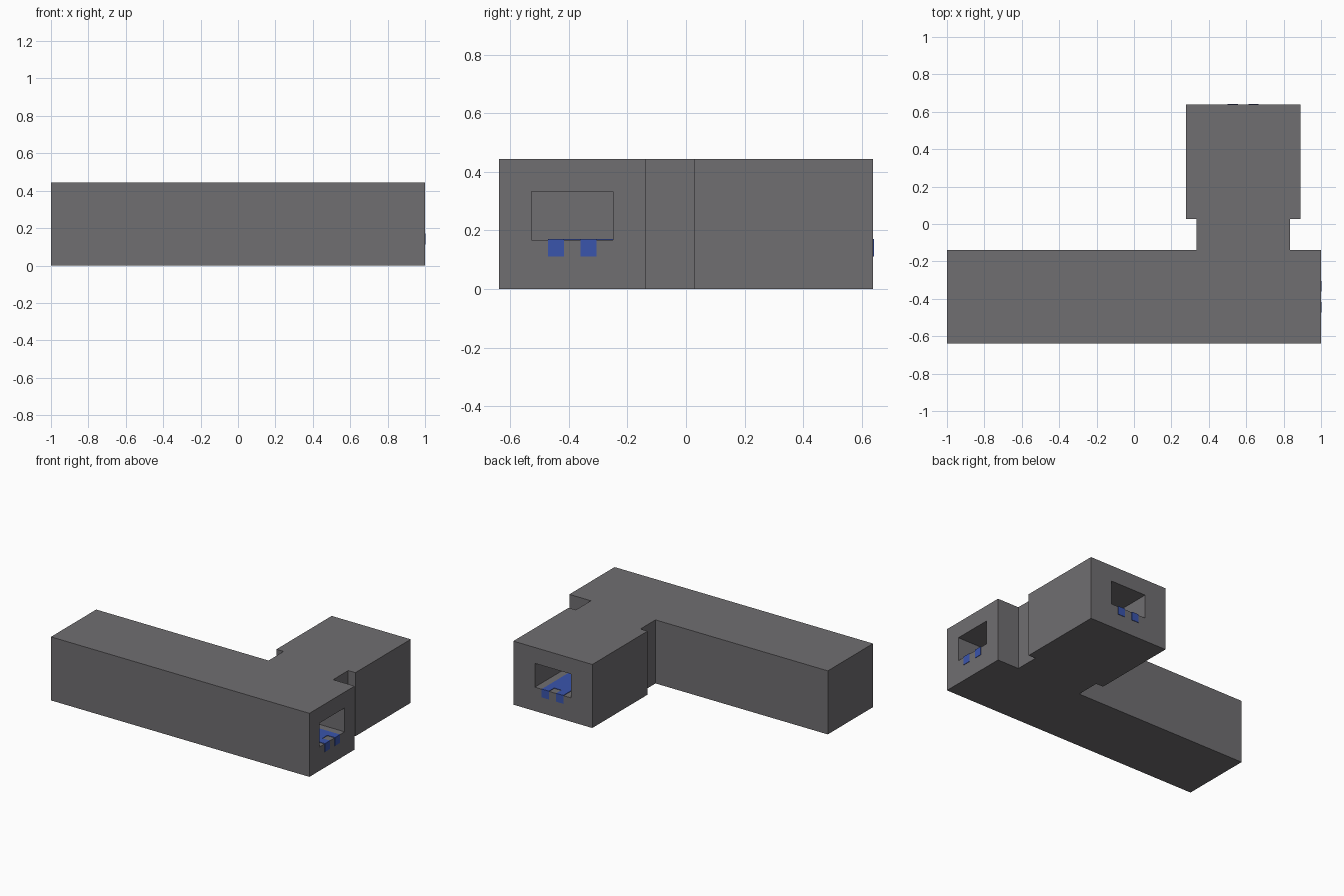
import bpy, bmesh

if "Cube" in bpy.data.objects:
    bpy.data.objects.remove(bpy.data.objects["Cube"], do_unlink=True)

U = 1 / 18            # block unit
CX, CY = 10.5, -7     # channel centre lines, in units
BACK = 11.5           # half depth, in units


def material(name, rgb):
    m = bpy.data.materials.new(name)
    m.use_nodes = True
    m.diffuse_color = (*rgb, 1)
    bsdf = next(n for n in m.node_tree.nodes if n.type == 'BSDF_PRINCIPLED')
    bsdf.inputs["Base Color"].default_value = (*rgb, 1)
    bsdf.inputs["Roughness"].default_value = 0.8
    return m


def prism(name, outline, z0, z1, mat):
    """Extrude a plan outline (in units) from z0 to z1."""
    bm = bmesh.new()
    face = bm.faces.new([bm.verts.new((x * U, y * U, z0 * U)) for x, y in outline])
    new = bmesh.ops.extrude_face_region(bm, geom=[face])["geom"]
    bmesh.ops.translate(bm, vec=(0, 0, (z1 - z0) * U),
                        verts=[g for g in new if isinstance(g, bmesh.types.BMVert)])
    bmesh.ops.recalc_face_normals(bm, faces=bm.faces[:])
    mesh = bpy.data.meshes.new(name)
    bm.to_mesh(mesh)
    bm.free()
    mesh.materials.append(mat)
    ob = bpy.data.objects.new(name, mesh)
    bpy.context.collection.objects.link(ob)
    return ob


def box(x0, x1, y0, y1):
    return [(x0, y0), (x1, y0), (x1, y1), (x0, y1)]


def channel(w, end_x, end_y):
    """L-shaped plan from the side opening to the back opening."""
    return [(CX - w, CY - w), (end_x, CY - w), (end_x, CY + w),
            (CX + w, CY + w), (CX + w, end_y), (CX - w, end_y)]


grey = material("stone grey", (0.162, 0.156, 0.165))
blue = material("water blue", (0.042, 0.089, 0.413))

# Long hall, narrow neck and rear wing as one solid
body = prism("building_body", [
    (-18, -BACK), (18, -BACK), (18, -2.5), (15, -2.5), (15, 0.5), (16, 0.5),
    (16, BACK), (5, BACK), (5, 0.5), (6, 0.5), (6, -2.5), (-18, -2.5)], 0, 8, grey)

# Channel hollowed through to both openings
cutter = prism("channel_cutter", channel(2.5, 19, BACK + 1), 3, 6, grey)
cutter.hide_render = True
mod = body.modifiers.new("channel", 'BOOLEAN')
mod.operation = 'DIFFERENCE'
mod.solver = 'EXACT'
mod.object = cutter
bpy.context.view_layer.objects.active = body
bpy.ops.object.modifier_apply(modifier=mod.name)
bpy.data.objects.remove(cutter, do_unlink=True)

# Water on the channel floor, stopping short of the lips
T = 0.06
prism("water_floor", channel(1.5, 17, BACK - 1), 3, 3 + T, blue)

# Two spouts at each opening: a strip to the lip and a drip down the wall
for side, s in (("left", 1), ("right", -1)):
    x, y = CX + s, CY + s
    prism("side_spout_" + side, box(17, 18 + T, y - .5, y + .5), 3, 3 + T, blue)
    prism("side_drip_" + side, box(18, 18 + T, y - .5, y + .5), 2, 3, blue)
    prism("back_spout_" + side, box(x - .5, x + .5, BACK - 1, BACK + T), 3, 3 + T, blue)
    prism("back_drip_" + side, box(x - .5, x + .5, BACK, BACK + T), 2, 3, blue)
